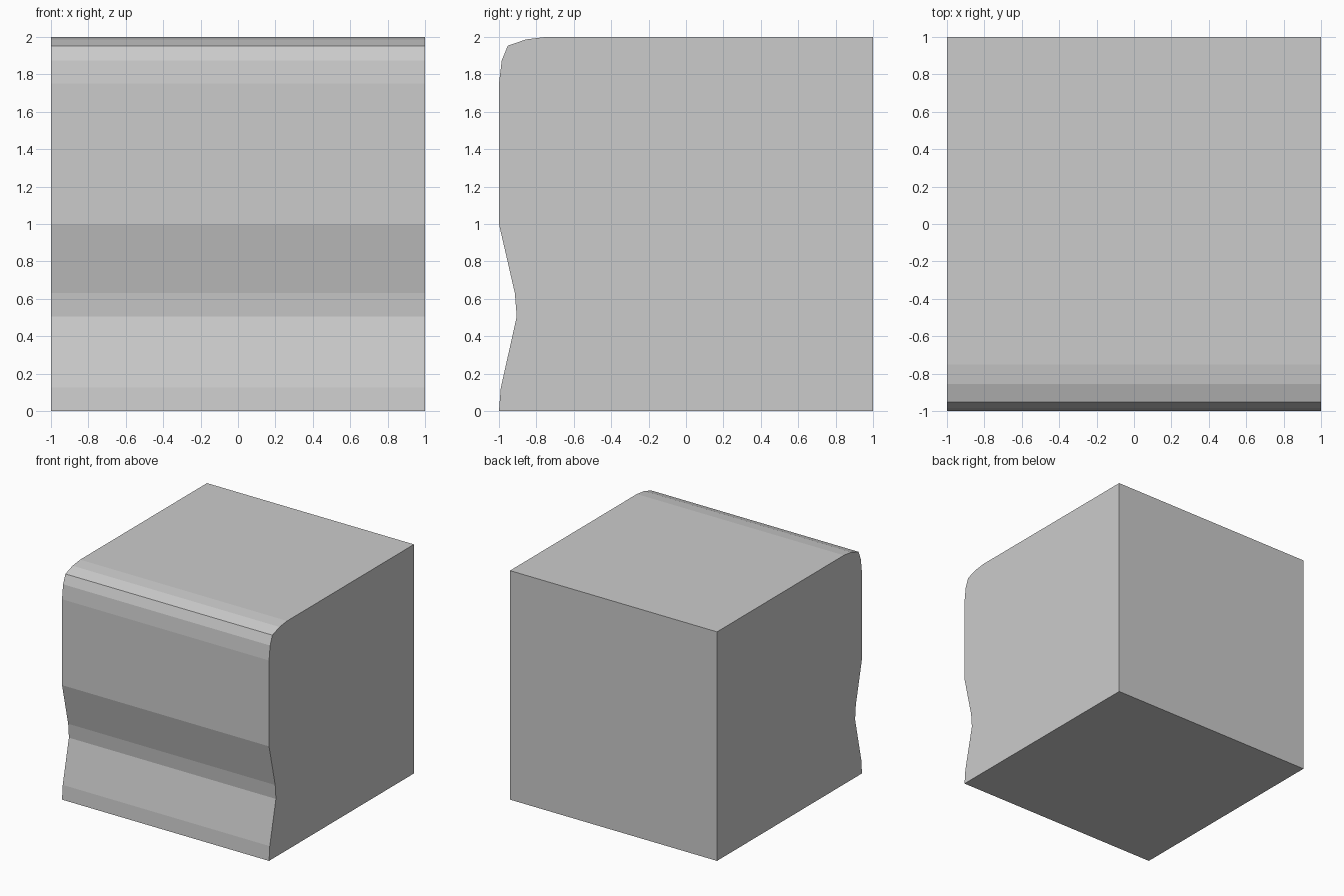
import bpy, bmesh

if "Cube" in bpy.data.objects:
    bpy.data.objects.remove(bpy.data.objects["Cube"])

# Side profile (y, z): recessed groove low on the front, rounded top front edge
profile = [(-1, 0), (-0.99, 0.125), (-0.905, 0.505), (-0.915, 0.63), (-1, 1),
           (-1, 1.75), (-0.985, 1.875), (-0.953, 1.953), (-0.855, 1.987),
           (-0.75, 2), (1, 2), (1, 0)]

# Extrude the profile across the full width
bm = bmesh.new()
side = bm.faces.new([bm.verts.new((-1, y, z)) for y, z in profile])
ext = bmesh.ops.extrude_face_region(bm, geom=[side], use_keep_orig=True)
verts = [v for v in ext["geom"] if isinstance(v, bmesh.types.BMVert)]
bmesh.ops.translate(bm, vec=(2, 0, 0), verts=verts)
bmesh.ops.recalc_face_normals(bm, faces=bm.faces)

mesh = bpy.data.meshes.new("counter_block")
bm.to_mesh(mesh)
bm.free()
block = bpy.data.objects.new("counter_block", mesh)
bpy.context.collection.objects.link(block)
